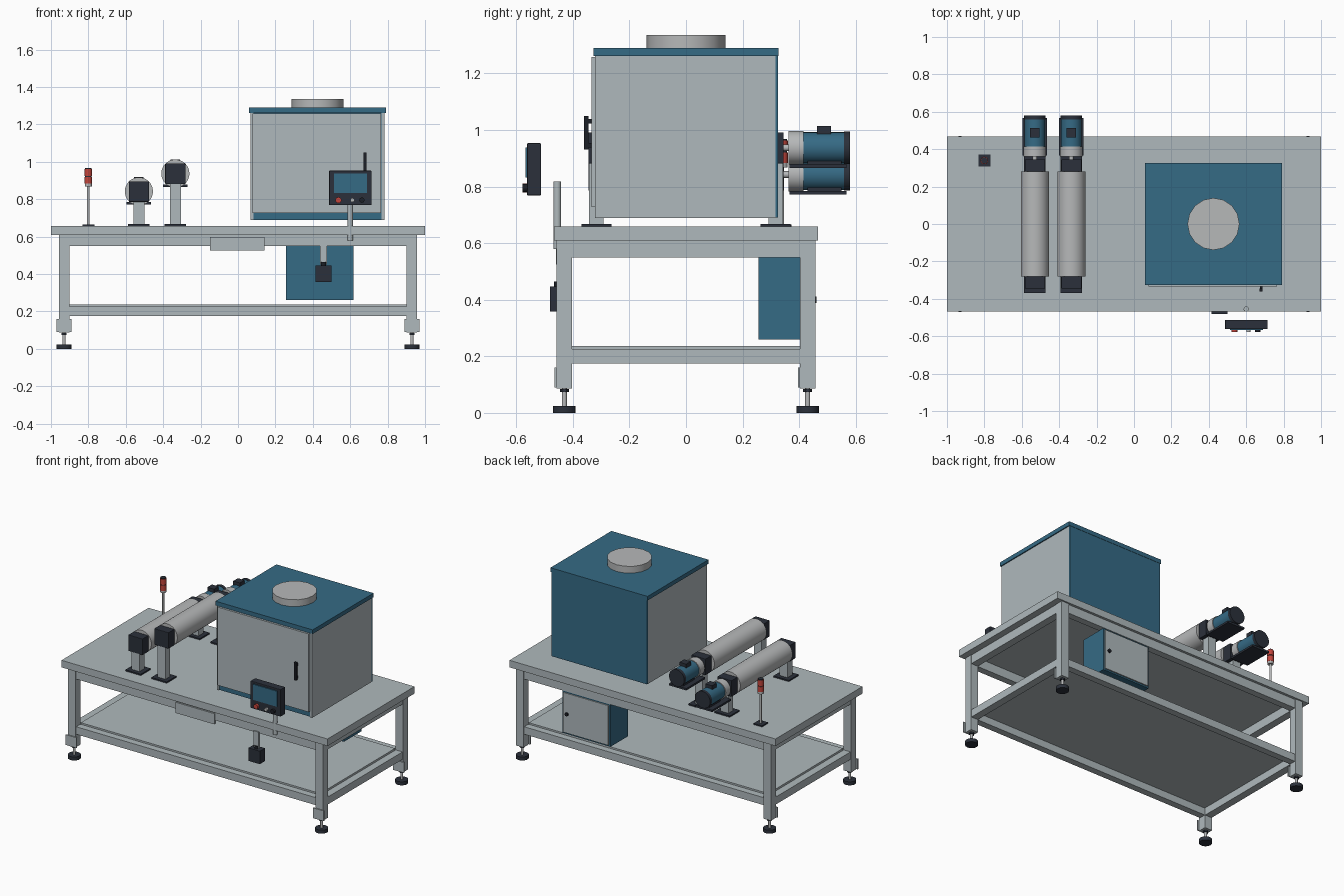
import bpy, math
from mathutils import Vector

if "Cube" in bpy.data.objects:
    bpy.data.objects.remove(bpy.data.objects["Cube"])


def mat(name, r, g, b):
    m = bpy.data.materials.new(name)
    m.diffuse_color = (r, g, b, 1)
    m.use_nodes = True
    m.node_tree.nodes["Principled BSDF"].inputs["Base Color"].default_value = m.diffuse_color
    return m


GREY = mat("painted_grey", .43, .485, .505)
STEEL = mat("steel", .47, .48, .485)
BLUE = mat("panel_blue", .036, .145, .235)
DARK = mat("dark_slate", .024, .030, .043)
BLACK = mat("black", .012, .014, .020)
RED = mat("signal_red", .55, .06, .045)


def box(name, x, y, z, m, bevel=0):
    """Box from (min, max) ranges."""
    bpy.ops.mesh.primitive_cube_add(size=1, location=[(a + b) / 2 for a, b in (x, y, z)])
    o = bpy.context.object
    o.name = name
    o.scale = [b - a for a, b in (x, y, z)]
    bpy.ops.object.transform_apply(location=False, rotation=False, scale=True)
    o.data.materials.append(m)
    if bevel:
        mod = o.modifiers.new("bevel", 'BEVEL')
        mod.width, mod.segments = bevel, 2
    return o


def rod(name, p, q, r, m, n=32):
    """Cylinder from point p to point q."""
    p, q = Vector(p), Vector(q)
    d = q - p
    bpy.ops.mesh.primitive_cylinder_add(vertices=n, radius=r, depth=d.length, location=(p + q) / 2)
    o = bpy.context.object
    o.name = name
    o.rotation_euler = d.to_track_quat('Z', 'Y').to_euler()
    o.data.materials.append(m)
    bpy.ops.object.shade_smooth_by_angle(angle=math.radians(35))
    return o


# Table frame
TOP = .658
box("tabletop", (-1, 1), (-.467, .467), (.61, TOP), GREY)
box("lower_shelf", (-.9, .9), (-.402, .402), (.222, .236), GREY)
for s in (-1, 1):
    for z0, z1, n in ((.55, .61, "upper"), (.175, .226, "lower")):
        ys = sorted((s * .404, s * .45))
        xs = sorted((s * .904, s * .955))
        box(n + "_long_rail", (-.905, .905), ys, (z0, z1), GREY)
        box(n + "_end_rail", xs, (-.405, .405), (z0, z1), GREY)
    for t in (-1, 1):
        # Legs with levelling feet
        x, y = s * .93, t * .43
        box("leg", (x - .028, x + .028), (y - .027, y + .027), (.087, .61), GREY)
        box("foot_bracket", (x - .04, x + .04), (y - .035, y - .027), (.09, .16), GREY)
        rod("foot_pad", (x, y, 0), (x, y, .024), .04, DARK)
        rod("foot_stem", (x, y, .02), (x, y, .09), .009, STEEL, 16)
        rod("foot_nut", (x, y, .073), (x, y, .084), .016, DARK, 6)
box("front_tray", (-.15, .143), (-.459, -.44), (.525, .598), GREY)

# Main enclosure
box("enclosure_core", (.082, .768), (-.318, .31), (.69, 1.265), BLUE)
for x in ((.067, .083), (.767, .783)):
    box("enclosure_side", x, (-.322, .316), (.688, 1.265), GREY)
box("enclosure_back", (.067, .783), (.315, .325), (.69, 1.265), BLUE)
box("enclosure_door", (.078, .764), (-.334, -.318), (.727, 1.258), GREY)
box("enclosure_lid", (.06, .79), (-.327, .327), (1.262, 1.29), BLUE)
rod("roof_vent", (.425, 0, 1.285), (.425, 0, 1.336), .139, STEEL, 16)
box("door_handle", (.672, .688), (-.36, -.345), (.93, 1.05), BLACK)
for z in (.945, 1.03):
    box("handle_mount", (.674, .686), (-.347, -.332), (z - .008, z + .008), BLACK)

# Operator panel on its pole
rod("panel_pole", (.6, -.455, .58), (.6, -.455, .818), .014, GREY, 24)
box("panel_housing", (.487, .714), (-.562, -.512), (.768, .953), DARK, .004)
box("panel_screen", (.512, .69), (-.568, -.56), (.832, .938), BLUE)
for x, m, r in ((.537, RED, .016), (.612, STEEL, .011), (.662, BLACK, .014)):
    rod("panel_button", (x, -.56, .795), (x, -.578, .795), r, m, 20)

# Hanging switch box under the front edge
box("switch_bracket", (.438, .475), (-.457, -.44), (.45, .56), GREY)
box("switch_box", (.415, .5), (-.48, -.425), (.358, .446), DARK)
rod("switch_gland", (.457, -.452, .44), (.457, -.452, .464), .014, BLACK, 16)

# Electrical cabinet under the table
box("cabinet_body", (.257, .617), (.257, .445), (.26, .55), BLUE)
box("cabinet_door", (.268, .606), (.443, .453), (.27, .54), GREY)
rod("cabinet_knob", (.578, .45, .4), (.578, .462, .4), .012, BLACK, 16)

# Driven rollers: supports, bearings and motors
for x, z in ((-.53, .842), (-.335, .937)):
    rod("roller", (x, -.28, z), (x, .28, z), .075, STEEL, 48)
    for s in (-1, 1):
        y = s * .317
        box("stand_base", (x - .058, x + .058), (y - .053, y + .053), (TOP, TOP + .009), DARK)
        box("stand_post", (x - .029, x + .029), (y - .026, y + .026), (TOP + .008, z - .055), GREY)
        ys = sorted((s * .281, s * .345))
        box("bearing_block", (x - .054, x + .054), ys, (z - .056, z + .054), DARK, .003)
    rod("drive_shaft", (x, .34, z), (x, .37, z), .012, STEEL, 16)
    rod("motor_flange", (x, .362, z), (x, .415, z), .06, STEEL)
    rod("motor_body", (x, .414, z), (x, .562, z), .055, BLUE)
    rod("motor_fan_cover", (x, .558, z), (x, .579, z), .057, DARK)
    box("motor_plate", (x - .065, x + .065), (.366, .568), (z - .071, z - .058), DARK)
    box("motor_saddle", (x - .03, x + .03), (.43, .55), (z - .06, z - .045), DARK)
    box("motor_terminal_box", (x - .025, x + .025), (.463, .513), (z + .045, z + .076), DARK)

# Signal tower
x, y = -.8, .34
box("tower_base", (x - .032, x + .032), (y - .032, y + .032), (TOP, TOP + .008), DARK)
rod("tower_pole", (x, y, TOP), (x, y, .875), .007, STEEL, 16)
rod("tower_collar", (x, y, .868), (x, y, .883), .019, STEEL, 24)
for z in (.883, .925):
    rod("tower_lamp", (x, y, z), (x, y, z + .037), .02, RED, 24)
    rod("tower_ring", (x, y, z + .036), (x, y, z + .043), .017, DARK, 24)
